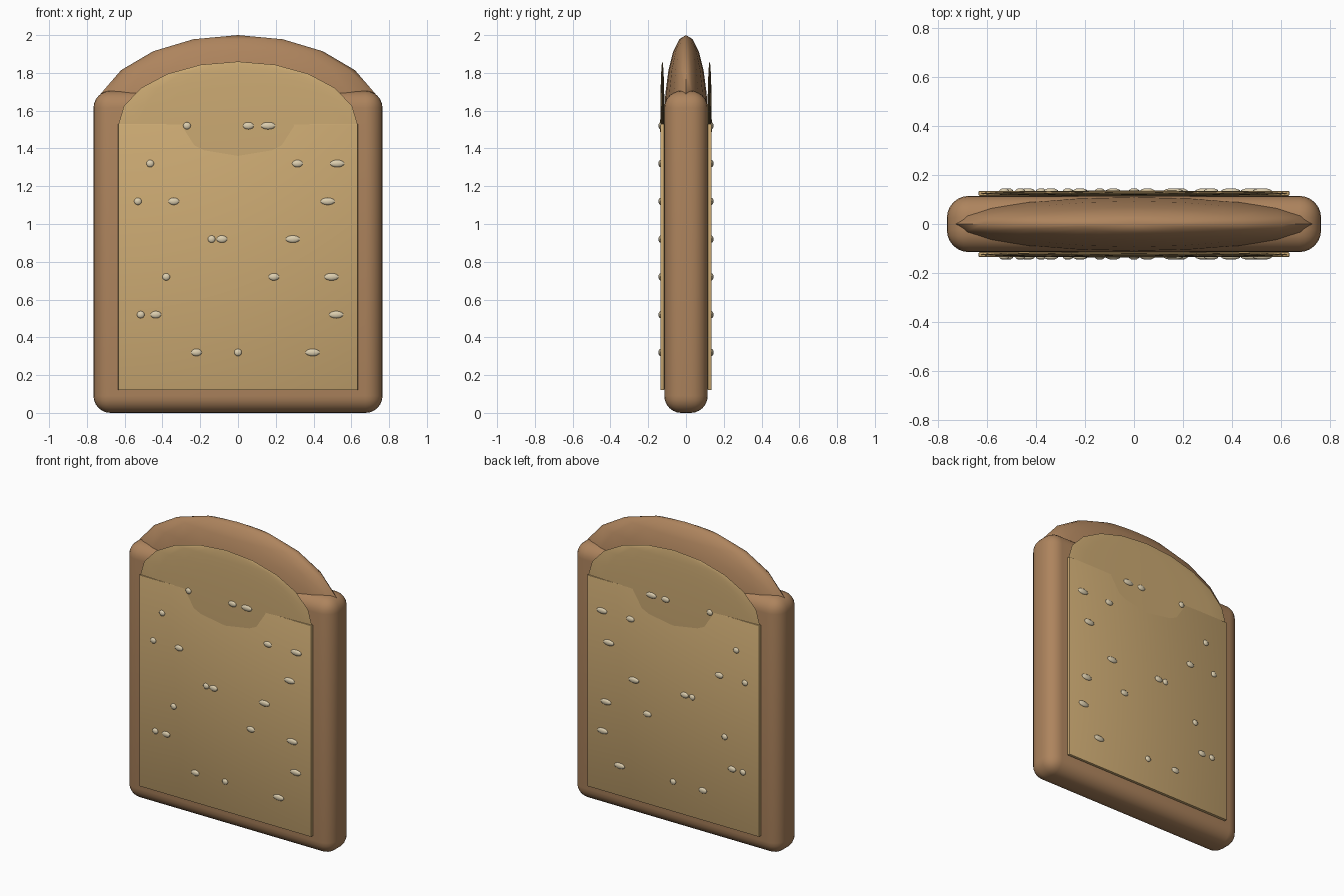
import bpy, math

if "Cube" in bpy.data.objects:
    bpy.data.objects.remove(bpy.data.objects["Cube"])


def material(name, rgb):
    m = bpy.data.materials.new(name)
    m.diffuse_color = (*rgb, 1)
    m.use_nodes = True
    m.node_tree.nodes["Principled BSDF"].inputs["Base Color"].default_value = m.diffuse_color
    return m


CRUST = material("crust", (0.42, 0.23, 0.11))
CRUMB = material("crumb", (0.60, 0.40, 0.17))
SEED = material("seed", (0.72, 0.62, 0.43))


def finish(name, mat, angle=None):
    o = bpy.context.object
    o.name = name
    o.data.materials.append(mat)
    bpy.ops.object.transform_apply(location=False, rotation=False, scale=True)
    if angle:
        bpy.ops.object.shade_smooth_by_angle(angle=math.radians(angle))
    return o


def box(name, loc, size, mat, bevel, segments):
    bpy.ops.mesh.primitive_cube_add(size=1, location=loc)
    bpy.context.object.scale = size
    o = finish(name, mat)
    b = o.modifiers.new("round", 'BEVEL')
    b.width, b.segments = bevel, segments
    bpy.ops.object.modifier_apply(modifier=b.name)
    bpy.ops.object.shade_smooth_by_angle(angle=math.radians(35))


def ellipsoid(name, loc, radii, mat, segments, rings):
    bpy.ops.mesh.primitive_uv_sphere_add(segments=segments, ring_count=rings, radius=1, location=loc)
    bpy.context.object.scale = radii
    finish(name, mat, 60)


# Crust: rounded slab with a domed top
box("crust_body", (0, 0, 0.8525), (1.53, 0.23, 1.705), CRUST, 0.09, 6)
ellipsoid("crust_dome", (0, 0, 1.55), (0.765, 0.115, 0.45), CRUST, 20, 10)

# Seeds: three per row, small to large
ROWS = [(-0.22, 0.0, 0.395), (-0.435, -0.515, 0.52), (0.19, -0.38, 0.495),
        (-0.085, -0.14, 0.29), (-0.34, -0.53, 0.475), (0.315, -0.465, 0.525),
        (0.055, -0.27, 0.16)]
RADII = (0.03, 0.021, 0.04)

# Crumb faces and seeds on front and back
for side, s in (("front", -1), ("back", 1)):
    box(side + "_crumb", (0, s * 0.125, 0.825), (1.27, 0.02, 1.41), CRUMB, 0.004, 2)
    ellipsoid(side + "_crumb_dome", (0, s * 0.125, 1.52), (0.635, 0.0115, 0.34), CRUMB, 20, 10)
    for r, row in enumerate(ROWS):
        for c, x in enumerate(row):
            ellipsoid(f"{side}_seed_{r}_{c}", (x, s * 0.135, 0.32 + 0.2 * r),
                      (RADII[c], 0.011, 0.019), SEED, 10, 8)
